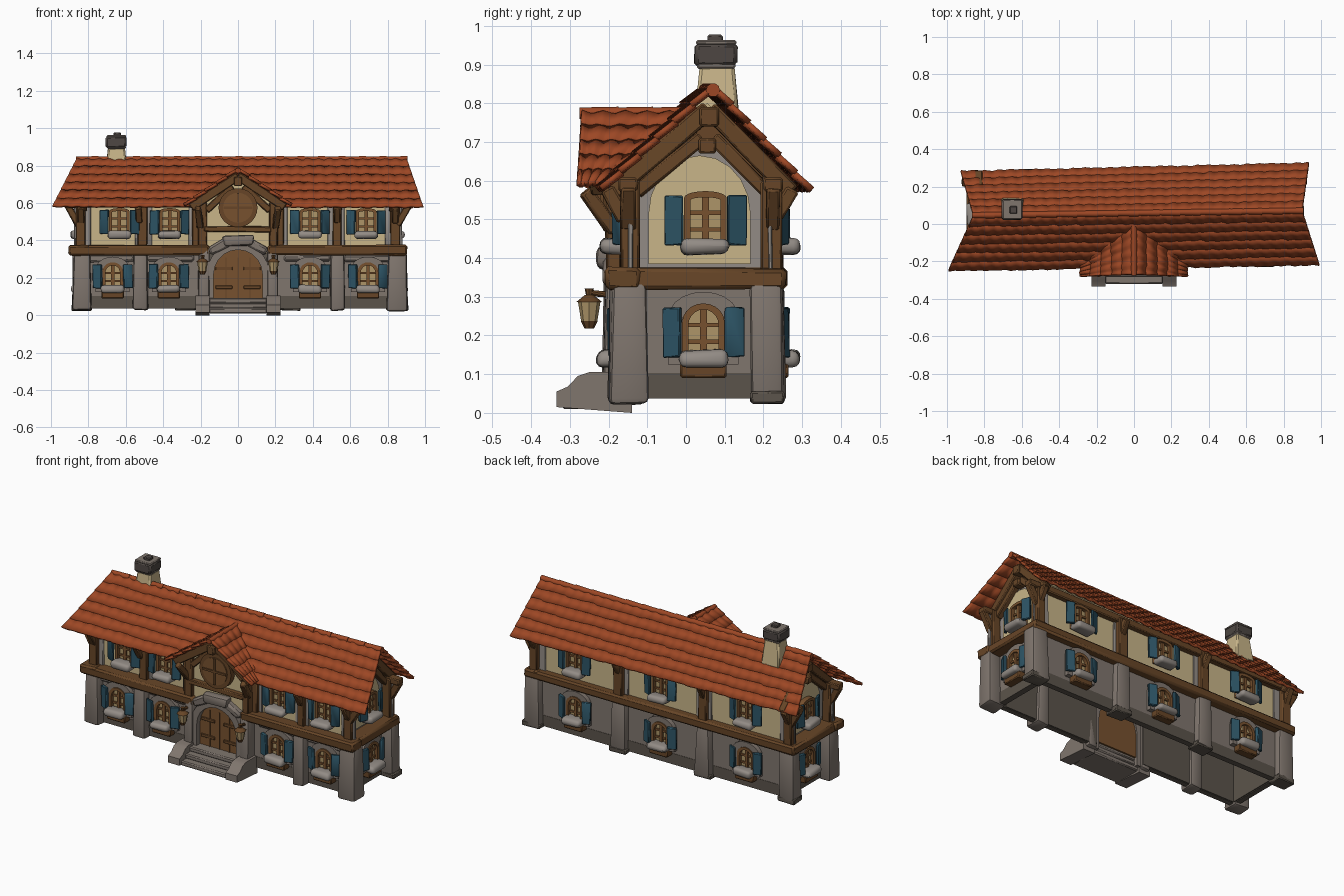
import bpy, bmesh, math, random
from mathutils import Vector, Matrix

if "Cube" in bpy.data.objects:
    bpy.data.objects.remove(bpy.data.objects["Cube"])
random.seed(4)

COLOURS = {
    "roof tile": (0.335, 0.063, 0.018), "stone": (0.215, 0.18, 0.155), "dark stone": (0.105, 0.088, 0.07),
    "pale stone": (0.29, 0.26, 0.235), "timber": (0.135, 0.06, 0.02), "door wood": (0.185, 0.083, 0.028),
    "plaster": (0.58, 0.46, 0.25), "shutter blue": (0.025, 0.085, 0.125),
    "window glass": (0.42, 0.30, 0.14), "chimney cap": (0.075, 0.062, 0.055)}
MATS = {}
for n, c in COLOURS.items():
    MATS[n] = bpy.data.materials.new(n)
    MATS[n].diffuse_color = (*c, 1)
I = Matrix.Identity(4)


def place(x, y, deg):
    """Wall frame: local x runs along the wall, local -y points outward."""
    return Matrix.Translation((x, y, 0)) @ Matrix.Rotation(math.radians(deg), 4, 'Z')


def finish(bm, name, mat, M=I, angle=40):
    bmesh.ops.transform(bm, matrix=M, verts=bm.verts)
    bmesh.ops.recalc_face_normals(bm, faces=bm.faces)
    me = bpy.data.meshes.new(name)
    bm.to_mesh(me)
    bm.free()
    me.materials.append(MATS[mat])
    me.shade_smooth()
    me.set_sharp_from_angle(angle=math.radians(angle))
    ob = bpy.data.objects.new(name, me)
    bpy.context.collection.objects.link(ob)
    return ob


def box(name, c, s, mat, M=I, bevel=0.005, taper=1.0, rot=I, jit=0.0, seg=1):
    bm = bmesh.new()
    bmesh.ops.create_cube(bm, size=1)
    for v in bm.verts:
        k = taper if v.co.z > 0 else 1
        v.co = Vector((v.co.x * s[0] * k, v.co.y * s[1] * k, v.co.z * s[2]))
        v.co += Vector([random.uniform(-jit, jit) for _ in range(3)])
    if bevel:
        bmesh.ops.bevel(bm, geom=bm.edges[:], offset=min(bevel, min(s) * 0.45), segments=seg,
                        affect='EDGES', profile=0.5)
    return finish(bm, name, mat, M @ Matrix.Translation(c) @ rot)


def strut(name, p, q, w, mat="timber", M=I):
    p, q = Vector(p), Vector(q)
    rot = (q - p).to_track_quat('Z', 'Y').to_matrix().to_4x4()
    return box(name, (p + q) / 2, (w, w, (q - p).length), mat, M, rot=rot, jit=0.003)


def extrude(name, pts, y0, y1, mat, M=I, open_base=False):
    """Extrude an (x, z) outline from y0 to y1."""
    bm = bmesh.new()
    f = bm.faces.new([bm.verts.new((x, y0, z)) for x, z in pts])
    r = bmesh.ops.extrude_face_region(bm, geom=[f])
    for v in r["geom"]:
        if isinstance(v, bmesh.types.BMVert):
            v.co.y = y1
    if open_base:
        low = min(z for _, z in pts) + 1e-4
        bmesh.ops.delete(bm, geom=[f for f in bm.faces if all(v.co.z < low for v in f.verts)], context='FACES_ONLY')
    return finish(bm, name, mat, M)


def arch(w, z0, z1, rise, n=10):
    a = [math.pi * (1 - i / n) for i in range(n + 1)]
    return [(-w, z0)] + [(w * math.cos(t), z1 - rise + rise * math.sin(t)) for t in a] + [(w, z0)]


def arch_frame(name, w, z0, z1, rise, t, y0, y1, mat, M=I):
    pts = arch(w + t, z0, z1 + t, rise + t * 0.6) + arch(w, z0, z1, rise)[::-1]
    return extrude(name, pts, y0, y1, mat, M)


def cyl(name, c, r1, r2, h, mat, seg=12, rot=I, M=I):
    bm = bmesh.new()
    bmesh.ops.create_cone(bm, cap_ends=True, segments=seg, radius1=r1, radius2=r2, depth=h)
    return finish(bm, name, mat, M @ Matrix.Translation(c) @ rot)


def tiles(name, a0, a1, b0, b1, rows, count, notch=False):
    """Overlapping wavy tile courses from ridge a0-a1 down to eave b0-b1."""
    a0, a1, b0, b1 = map(Vector, (a0, a1, b0, b1))
    nrm = (a1 - a0).cross(b0 - a0).normalized()
    nrm = nrm if nrm.z > 0 else -nrm
    bm, per = bmesh.new(), 5
    for r in range(rows):
        drop = [random.uniform(0.0, 0.12) for _ in range(count + 1)]
        prev = None
        for i in range(count * per + 1):
            u, ph = i / (count * per), 2 * math.pi * i / per
            col = []
            for t, lift in ((r / rows, 0.0), ((r + 1.0 + drop[i // per]) / rows, 0.006)):
                t = min(t, 1.03)
                p = a0.lerp(a1, u).lerp(b0.lerp(b1, u), t)
                col.append(bm.verts.new(p + nrm * (lift + 0.003 * math.cos(ph))))
            if prev:
                bm.faces.new((prev[0], prev[1], col[1], col[0]))
            prev = col
    if notch:  # clear the courses that would cross in front of the dormer wall
        cut = [f for f in bm.faces for c in [f.calc_center_median()]
               if c.y < -0.12 and c.z < 0.745 - 0.6 * abs(c.x)]
        bmesh.ops.delete(bm, geom=cut, context='FACES')
    ob = finish(bm, name, "roof tile", angle=50)
    m = ob.modifiers.new("thickness", 'SOLIDIFY')
    m.thickness, m.offset = 0.014, 0
    return ob


def window(M, z, lower):
    """Casement with sill and two open shutters."""
    w, h = 0.044, 0.135
    if lower:
        arch_frame("window_surround", w + 0.012, z - 0.01, z + h + 0.008, 0.045, 0.035, -0.028, 0.01, "stone", M)
        box("window_box", (0, -0.025, z - 0.025), (0.12, 0.05, 0.04), "timber", M)
    rise = 0.04 if lower else 0.008
    extrude("window_glass", arch(w, z, z + h, rise), -0.012, 0.0, "window glass", M)
    arch_frame("window_frame", w - 0.005, z, z + h - 0.003, rise, 0.016, -0.034, 0.0, "door wood", M)
    box("window_mullion", (0, -0.016, z + h / 2), (0.018, 0.016, h), "door wood", M, 0)
    for k in (0.36, 0.68):
        box("window_bar", (0, -0.015, z + h * k), (2 * w, 0.012, 0.011), "door wood", M, 0)
    box("window_sill", (0, -0.042, z + 0.006), (0.125, 0.076, 0.042), "pale stone", M, 0.018, jit=0.005, seg=3)
    for s in (-1, 1):
        rot = Matrix.Rotation(s * 0.4, 4, 'Z')
        box("shutter", (s * 0.081, -0.035, z + 0.073), (0.05, 0.016, 0.128), "shutter blue", M, 0.003, rot=rot, jit=0.003)


# hollow stone ground floor with a dark base course, front wall open behind the door
SIDE = Matrix.Rotation(math.pi / 2, 4, 'Z')
for mat, z, h, t in (("stone", 0.22, 0.24, 0.026), ("dark stone", 0.07, 0.065, 0.03)):
    for s in (-1, 1):
        box("lower_front_wall", (s * 0.495, -0.137, z), (0.67, t, h), mat, bevel=0)
        box("lower_side_wall", (s * 0.81 + 0.008, 0.033, z), (t, 0.36, h), mat, bevel=0)
    box("lower_back_wall", (0, 0.203, z), (1.64, t, h), mat, bevel=0)
for s in (-1, 1):
    box("inner_front_lining", (s * 0.47, -0.119, 0.19), (0.62, 0.006, 0.3), "dark stone", bevel=0)
    box("inner_side_lining", (s * 0.79 + 0.008, 0.033, 0.19), (0.006, 0.3, 0.3), "dark stone", bevel=0)
box("inner_back_lining", (0, 0.184, 0.19), (1.57, 0.006, 0.3), "dark stone", bevel=0)

# plastered upper floor with gables
extrude("upper_walls", [(-0.14, 0.33), (-0.14, 0.635), (0.055, 0.80), (0.215, 0.64), (0.215, 0.33)],
        -0.8, 0.8, "plaster", SIDE, True)

# buttresses: (x, width) on each face
for x, w in ((-0.835, 0.1), (0.85, 0.11), (-0.52, 0.08), (0.53, 0.08)):
    box("front_buttress", (x, -0.15, 0.18), (w, 0.1, 0.31), "stone", bevel=0.015, taper=0.88, jit=0.006, seg=2)
for x, w in ((-0.835, 0.1), (0.85, 0.11), (-0.28, 0.1), (0.28, 0.1)):
    box("back_buttress", (x, 0.21, 0.18), (w, 0.09, 0.3), "stone", bevel=0.015, taper=0.9, jit=0.006, seg=2)
    box("buttress_foot", (x, 0.21, 0.04), (w + 0.01, 0.085, 0.03), "dark stone", jit=0.003)
for x in (-0.68, -0.36, 0.37, 0.69):
    box("front_wall_top_stones", (x, -0.15, 0.305), (0.25, 0.03, 0.035), "stone", bevel=0.01, jit=0.005)

# floor beams
for s in (-1, 1):
    box("front_floor_beam", (s * 0.53, -0.165, 0.348), (0.75, 0.09, 0.055), "timber", bevel=0.01, jit=0.004)
    box("side_floor_beam", (s * 0.845, 0.025, 0.346), (0.1, 0.46, 0.055), "timber", bevel=0.01, jit=0.004)
box("back_floor_beam", (0, 0.225, 0.346), (1.78, 0.07, 0.055), "timber", bevel=0.01, jit=0.004)

# upper timber frame with pale stone edging beside each post
for x in (-0.84, -0.51, -0.22, 0.22, 0.53, 0.84):
    box("front_post", (x, -0.145, 0.48), (0.05, 0.05, 0.24), "timber", jit=0.003)
    box("front_post_edging", (x * 0.99, -0.142, 0.48), (0.09, 0.012, 0.22), "pale stone", bevel=0.003, jit=0.003)
for x in (-0.84, -0.28, 0.28, 0.84):
    box("back_post", (x, 0.222, 0.48), (0.055, 0.055, 0.24), "timber", jit=0.003)
    box("back_post_edging", (x * 0.98, 0.217, 0.48), (0.1, 0.012, 0.22), "pale stone", bevel=0.003, jit=0.003)
    strut("back_eave_bracket", (x, 0.23, 0.5), (x, 0.275, 0.58), 0.035)
for s, y in ((0, 0.222), (-1, -0.15), (1, -0.15)):
    box("eave_plate", (s * 0.53, y, 0.595), (0.64 if s else 1.7, 0.05, 0.04), "timber")
for s in (-1, 1):
    M = place(s * 0.8, 0.035, s * 90)
    # gable: timber backing, stone edging, rounded plaster panel, barge boards, tie blocks
    extrude("gable_backing", [(s * -0.17, 0.6), (s * 0.02, 0.765), (s * 0.175, 0.6)], -0.006, 0, "timber", M)
    extrude("gable_stone_edge", arch(0.165, 0.37, 0.695, 0.17), -0.012, 0, "pale stone", M)
    extrude("gable_plaster", arch(0.132, 0.385, 0.665, 0.15), -0.018, 0, "plaster", M)
    strut("front_barge_board", (s * 0.83, -0.19, 0.57), (s * 0.83, 0.06, 0.785), 0.045)
    strut("back_barge_board", (s * 0.83, 0.27, 0.57), (s * 0.83, 0.06, 0.785), 0.045)
    strut("front_gable_brace", (s * 0.825, -0.13, 0.57), (s * 0.825, 0.04, 0.71), 0.035)
    strut("back_gable_brace", (s * 0.825, 0.21, 0.57), (s * 0.825, 0.07, 0.71), 0.035)
    box("ridge_beam_end", (s * 0.82, 0.06, 0.765), (0.09, 0.05, 0.05), "timber")
    box("gable_tie_block", (s * 0.825, 0.055, 0.69), (0.07, 0.045, 0.04), "timber")
    for y in (-0.15, 0.225):
        strut("corner_bracket", (s * 0.85, y, 0.48), (s * 0.91, y, 0.585), 0.036)
        box("plate_end", (s * 0.88, y, 0.59), (0.08, 0.05, 0.035), "timber")
    for x in (0.53, 0.84):
        strut("front_eave_bracket", (s * x, -0.16, 0.5), (s * x, -0.205, 0.58), 0.035)

# windows
for x in (-0.67, -0.37, 0.385, 0.695):
    window(place(x, -0.15, 0), 0.135, True)
for x in (-0.635, -0.365, 0.385, 0.685):
    window(place(x, -0.14, 0), 0.425, False)
for x in (-0.565, 0, 0.565):
    window(place(x, 0.215, 180), 0.135, True)
    window(place(x, 0.215, 180), 0.425, False)
for s in (-1, 1):
    window(place(s * 0.822 + 0.008, 0.045, s * 90), 0.135, True)
    window(place(s * 0.815, 0.05, s * 90), 0.425, False)

# main roof, slightly askew, with ridge caps
tiles("front_roof", (-0.86, 0.045, 0.838), (0.9, 0.07, 0.838), (-0.99, -0.24, 0.582), (0.99, -0.212, 0.577), 6, 30, True)
tiles("back_roof", (-0.86, 0.045, 0.838), (0.9, 0.07, 0.838), (-0.925, 0.272, 0.579), (0.935, 0.318, 0.574), 6, 28)
RX, RY = Matrix.Rotation(math.pi / 2, 4, 'Y'), Matrix.Rotation(math.pi / 2, 4, 'X')
for i in range(16):
    x = -0.805 + i * 0.11
    cyl("ridge_cap", (x, 0.058 + 0.014 * x, 0.834), 0.015, 0.018, 0.12, "roof tile", 10, RX)

# entrance dormer with round window
extrude("dormer_wall", [(-0.2, 0.36), (-0.2, 0.6), (0, 0.75), (0.2, 0.6), (0.2, 0.36)], -0.18, -0.02, "plaster",
        open_base=True)
for s in (-1, 1):
    tiles("dormer_roof", (0, -0.27, 0.778), (0, 0.02, 0.778), (s * 0.28, -0.28, 0.588), (s * 0.28, -0.19, 0.588), 5, 5)
    strut("dormer_barge_board", (s * 0.25, -0.225, 0.575), (0, -0.225, 0.745), 0.045)
    box("dormer_post", (s * 0.19, -0.185, 0.485), (0.045, 0.04, 0.24), "timber", jit=0.003)
    strut("dormer_bracket", (s * 0.2, -0.185, 0.47), (s * 0.215, -0.26, 0.575), 0.035)
    strut("dormer_brace", (s * 0.17, -0.185, 0.56), (s * 0.03, -0.185, 0.69), 0.035)
for i in range(3):
    cyl("dormer_ridge_cap", (0, -0.225 + i * 0.09, 0.774), 0.017, 0.015, 0.1, "roof tile", 10, RY)
box("dormer_king_block", (0, -0.235, 0.715), (0.045, 0.06, 0.05), "timber")
box("dormer_cross_beam", (0, -0.19, 0.46), (0.36, 0.04, 0.03), "timber", jit=0.003)
cyl("round_window_rim", (0, -0.19, 0.575), 0.104, 0.104, 0.05, "timber", 24, RY)
cyl("round_window_pane", (0, -0.2165, 0.575), 0.08, 0.08, 0.008, "door wood", 24, RY)
for r in (0, math.pi / 2):
    box("round_window_bar", (0, -0.222, 0.575), (0.012, 0.012, 0.155), "timber", bevel=0, rot=Matrix.Rotation(r, 4, 'Y'))

# stone doorway, door and hardware
arch_frame("door_arch", 0.13, 0.03, 0.35, 0.13, 0.035, -0.205, -0.13, "stone")
extrude("door", arch(0.13, 0.08, 0.35, 0.13), -0.172, -0.14, "door wood")
for x in (-0.065, 0, 0.065):
    box("door_plank_gap", (x, -0.174, 0.2), (0.006, 0.006, 0.22), "timber", bevel=0)
for z in (0.15, 0.25):
    for s in (-1, 1):
        box("door_hinge", (s * 0.075, -0.176, z), (0.09, 0.008, 0.018), "timber", bevel=0.002)
box("keystone", (0, -0.2, 0.4), (0.15, 0.06, 0.055), "stone", bevel=0.015, taper=1.15, jit=0.006, seg=2)
for s in (-1, 1):
    box("arch_shoulder", (s * 0.1, -0.185, 0.368), (0.12, 0.06, 0.05), "stone", bevel=0.012, jit=0.005,
        rot=Matrix.Rotation(s * 0.5, 4, 'Y'))
    box("door_pillar", (s * 0.182, -0.165, 0.19), (0.062, 0.1, 0.34), "stone", bevel=0.014, taper=0.88, jit=0.005, seg=2)
    # sloped cheek walls beside the steps
    extrude("step_cheek", [(-0.335, 0.015), (-0.335, 0.055), (-0.305, 0.068), (-0.28, 0.095), (-0.25, 0.105),
                           (-0.14, 0.105), (-0.14, 0.0)], -s * 0.19 - 0.038, -s * 0.19 + 0.038, "stone", SIDE)
    # lanterns
    x = s * 0.19
    strut("lantern_arm", (x, -0.2, 0.305), (x, -0.25, 0.31), 0.015)
    cyl("lantern_base", (x, -0.25, 0.228), 0.012, 0.022, 0.02, "timber", 8)
    cyl("lantern_glass", (x, -0.25, 0.262), 0.021, 0.029, 0.05, "window glass", 8)
    cyl("lantern_cap", (x, -0.25, 0.295), 0.034, 0.012, 0.018, "timber", 8)
    cyl("lantern_finial", (x, -0.25, 0.312), 0.008, 0.012, 0.02, "timber", 8)
for i in range(3):
    z = 0.024 + i * 0.027
    box("step", (0, -0.235 + i * 0.02, z), (0.31, 0.17 - i * 0.04, 0.028), "stone", bevel=0.006)

# chimney
box("chimney_shaft", (-0.65, 0.08, 0.82), (0.12, 0.12, 0.15), "plaster", bevel=0.008, taper=0.72, jit=0.003)
box("chimney_collar", (-0.65, 0.078, 0.897), (0.1, 0.1, 0.018), "stone", bevel=0.006)
box("chimney_cap", (-0.65, 0.078, 0.925), (0.11, 0.112, 0.06), "chimney cap", bevel=0.01, jit=0.003)
box("chimney_top", (-0.65, 0.078, 0.957), (0.105, 0.105, 0.012), "stone", bevel=0.004)
box("chimney_pot", (-0.645, 0.075, 0.967), (0.04, 0.04, 0.02), "chimney cap", bevel=0.004)

for m in bpy.data.materials:
    if m.users and not m.is_grease_pencil:
        m.use_nodes = True
        m.node_tree.nodes["Principled BSDF"].inputs["Base Color"].default_value = m.diffuse_color
